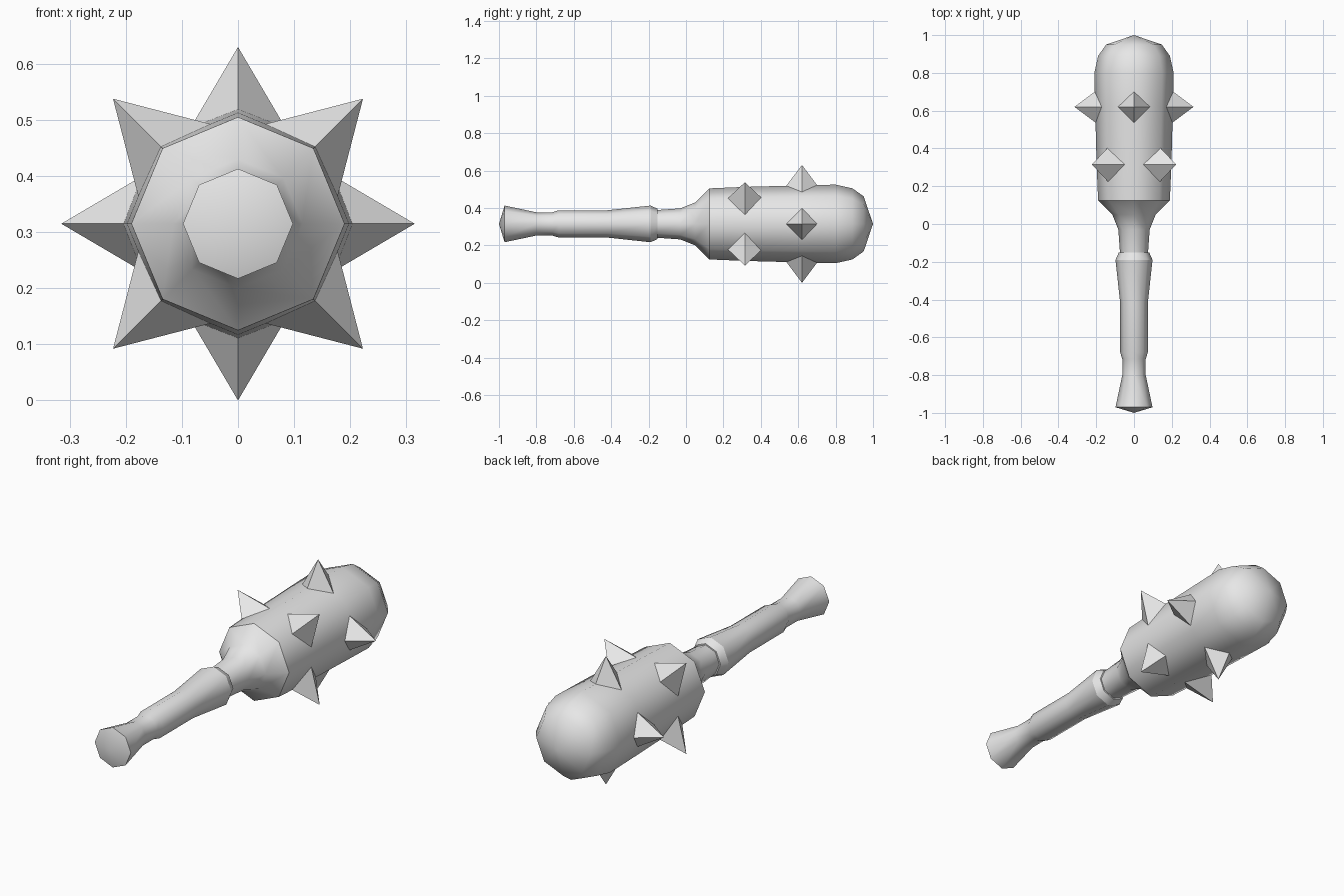
import bpy, bmesh
from math import cos, sin, pi

if "Cube" in bpy.data.objects:
    bpy.data.objects.remove(bpy.data.objects["Cube"], do_unlink=True)

AXIS_Z = 0.315
SIDES = 8

grey = bpy.data.materials.new("plain grey")
grey.use_nodes = True
grey.diffuse_color = (0.8, 0.8, 0.8, 1)
grey.node_tree.nodes["Principled BSDF"].inputs["Base Color"].default_value = (0.8, 0.8, 0.8, 1)


def finish(name, bm):
    bmesh.ops.recalc_face_normals(bm, faces=bm.faces[:])
    mesh = bpy.data.meshes.new(name)
    bm.to_mesh(mesh)
    bm.free()
    mesh.materials.append(grey)
    obj = bpy.data.objects.new(name, mesh)
    bpy.context.collection.objects.link(obj)
    return obj


def turned(name, start, profile, end):
    """Eight-sided turned part along y; profile rows are (y, radius, sharp)."""
    bm = bmesh.new()
    rings = []
    for y, r, sharp in profile:
        angles = [2 * pi * i / SIDES for i in range(SIDES)]
        rings.append([bm.verts.new((r * cos(a), y, AXIS_Z + r * sin(a))) for a in angles])
    tips = [bm.verts.new((0, y, AXIS_Z)) for y in (start, end)]
    for i in range(SIDES):
        j = (i + 1) % SIDES
        for a, b in zip(rings, rings[1:]):
            bm.faces.new((a[i], a[j], b[j], b[i]))
        bm.faces.new((tips[0], rings[0][j], rings[0][i]))
        bm.faces.new((tips[1], rings[-1][i], rings[-1][j]))
    for f in bm.faces:
        f.smooth = True
    for ring, row in zip(rings, profile):
        if row[2]:
            for i in range(SIDES):
                bm.edges.get((ring[i], ring[(i + 1) % SIDES])).smooth = False
    return finish(name, bm)


def spike(name, y, angle):
    """Four-sided pyramid pointing outward from the club's axis."""
    bm = bmesh.new()
    out = (cos(angle), sin(angle))
    side = (-sin(angle), cos(angle))

    def point(radial, across, along):
        return bm.verts.new((out[0] * radial + side[0] * across, y + along,
                             AXIS_Z + out[1] * radial + side[1] * across))

    tip = point(0.315, 0, 0)
    base = [point(0.15, a, b) for a, b in ((0.097, 0), (0, 0.124), (-0.097, 0), (0, -0.124))]
    for i in range(4):
        bm.faces.new((tip, base[i], base[(i + 1) % 4]))
    bm.faces.new(base[::-1])
    return finish(name, bm)


# Grip with flared pommel and bevelled collar
turned("grip", -1.0, [
    (-0.97, 0.098, True), (-0.8, 0.062, False), (-0.715, 0.062, False),
    (-0.68, 0.073, False), (-0.42, 0.073, False), (-0.19, 0.098, True),
    (-0.152, 0.081, True)], -0.152)

# Neck swelling into the heavy rounded head
turned("head", -0.17, [
    (-0.17, 0.073, True), (-0.03, 0.083, False), (0.05, 0.115, False),
    (0.125, 0.19, True), (0.32, 0.198, False), (0.62, 0.206, False),
    (0.8, 0.21, False), (0.89, 0.19, False), (0.95, 0.147, False)], 1.0)

# Two staggered rows of spikes
for row, y, turn in (("rear", 0.62, 0), ("front", 0.315, pi / 4)):
    for k in range(4):
        spike(f"{row}_spike_{k + 1}", y, turn + k * pi / 2)
